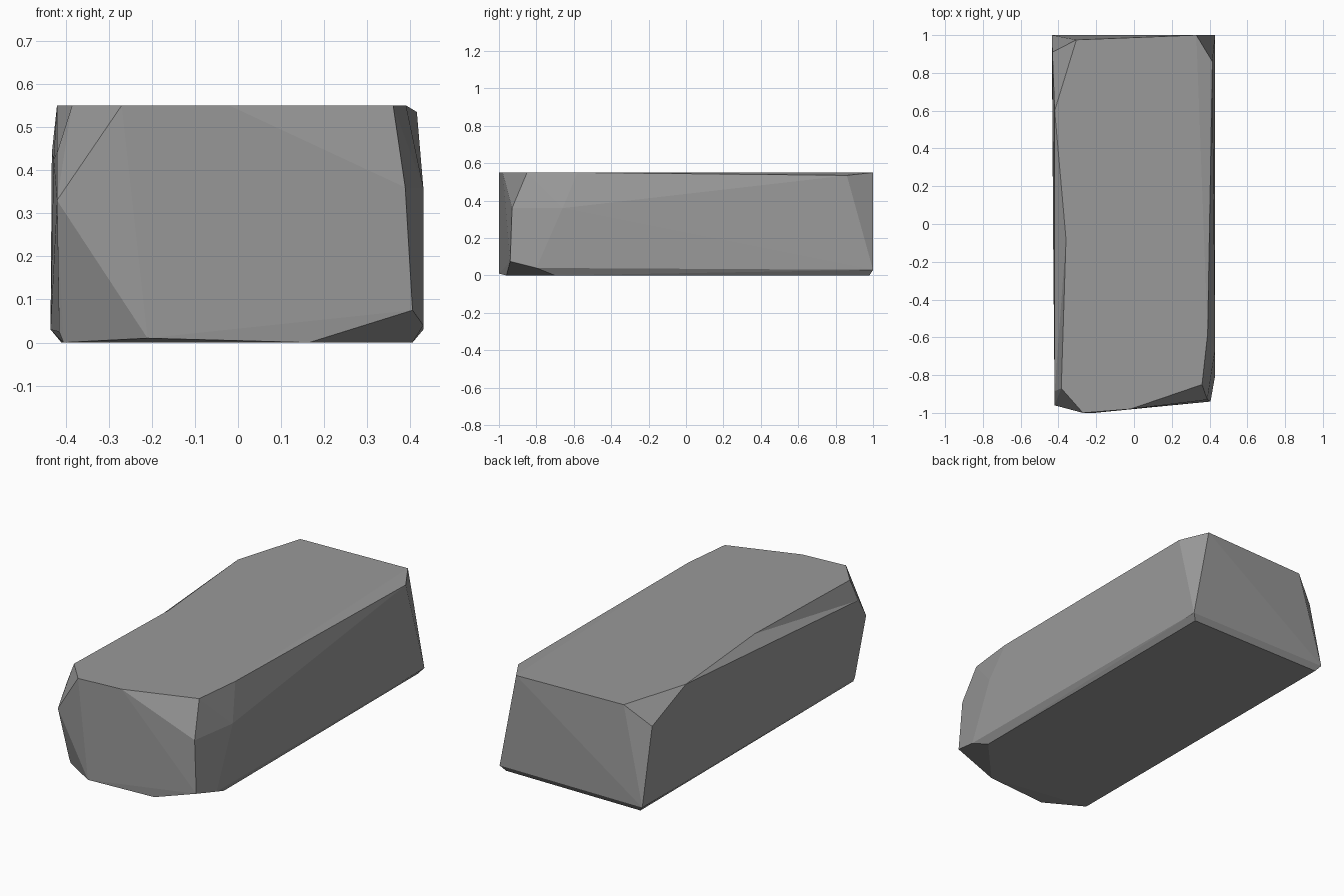
import bpy
import bmesh
from mathutils import Vector

cube = bpy.data.objects.get("Cube")
if cube:
    bpy.data.objects.remove(cube, do_unlink=True)

TOP = 0.55

# Worn stone
stone = bpy.data.materials.new("grey stone")
stone.use_nodes = True
grey = (0.32, 0.32, 0.32, 1)
stone.diffuse_color = grey
bsdf = stone.node_tree.nodes["Principled BSDF"]
bsdf.inputs["Base Color"].default_value = grey
bsdf.inputs["Roughness"].default_value = 0.9

# Corners of the chiselled block
top_rim = [(-0.305, 0.975), (0.33, 1), (0.39, -0.58), (0.36, -0.85),
           (-0.02, -0.98), (-0.27, -1), (-0.385, -0.87), (-0.42, 0.6)]
bottom_rim = [(-0.41, 0.98), (0.405, 0.98), (0.405, -0.7),
              (0.165, -0.96), (-0.405, -0.87)]
sides = [
    (0.415, 0.86, 0.535), (0.43, 1, 0.03),               # back left
    (0.43, -0.66, 0.36), (0.43, -0.8, 0.04),             # left side
    (0.388, -0.93, 0.36), (0.405, -0.94, 0.075),         # front left
    (-0.21, -1, 0.01), (-0.42, -0.96, 0.33),             # front right
    (-0.42, -0.885, 0.44), (-0.428, -0.08, 0.425),       # right side
    (-0.432, 0.91, 0.44), (-0.435, 1, 0.03),             # back right
    (-0.415, -0.87, 0.025),
]
points = [(x, y, TOP) for x, y in top_rim]
points += [(x, y, 0) for x, y in bottom_rim] + sides

bm = bmesh.new()
for p in points:
    bm.verts.new(p)
hull = bmesh.ops.convex_hull(bm, input=bm.verts)
spare = {g for g in hull["geom_interior"] + hull["geom_unused"]
         if isinstance(g, bmesh.types.BMVert)}
bmesh.ops.delete(bm, geom=list(spare), context="VERTS")
bmesh.ops.dissolve_limit(bm, angle_limit=0.01, verts=bm.verts, edges=bm.edges)


# Shallow chip worn into the top edge of the right side
def nearest(p):
    return min(bm.verts, key=lambda v: (v.co - Vector(p)).length)


chip_ends = [nearest((-0.385, -0.87, TOP)), nearest((-0.42, 0.6, TOP))]
rim = bm.edges.get(chip_ends)
if rim:
    worn = bmesh.utils.edge_split(rim, chip_ends[0], 0.54)[1]
    worn.co = (-0.36, -0.08, TOP)
    bmesh.ops.triangulate(bm, faces=[f for f in worn.link_faces if f.normal.z < 0.9])

bmesh.ops.recalc_face_normals(bm, faces=bm.faces)
mesh = bpy.data.meshes.new("stone_block")
bm.to_mesh(mesh)
bm.free()
mesh.materials.append(stone)
block = bpy.data.objects.new("stone_block", mesh)
bpy.context.collection.objects.link(block)
